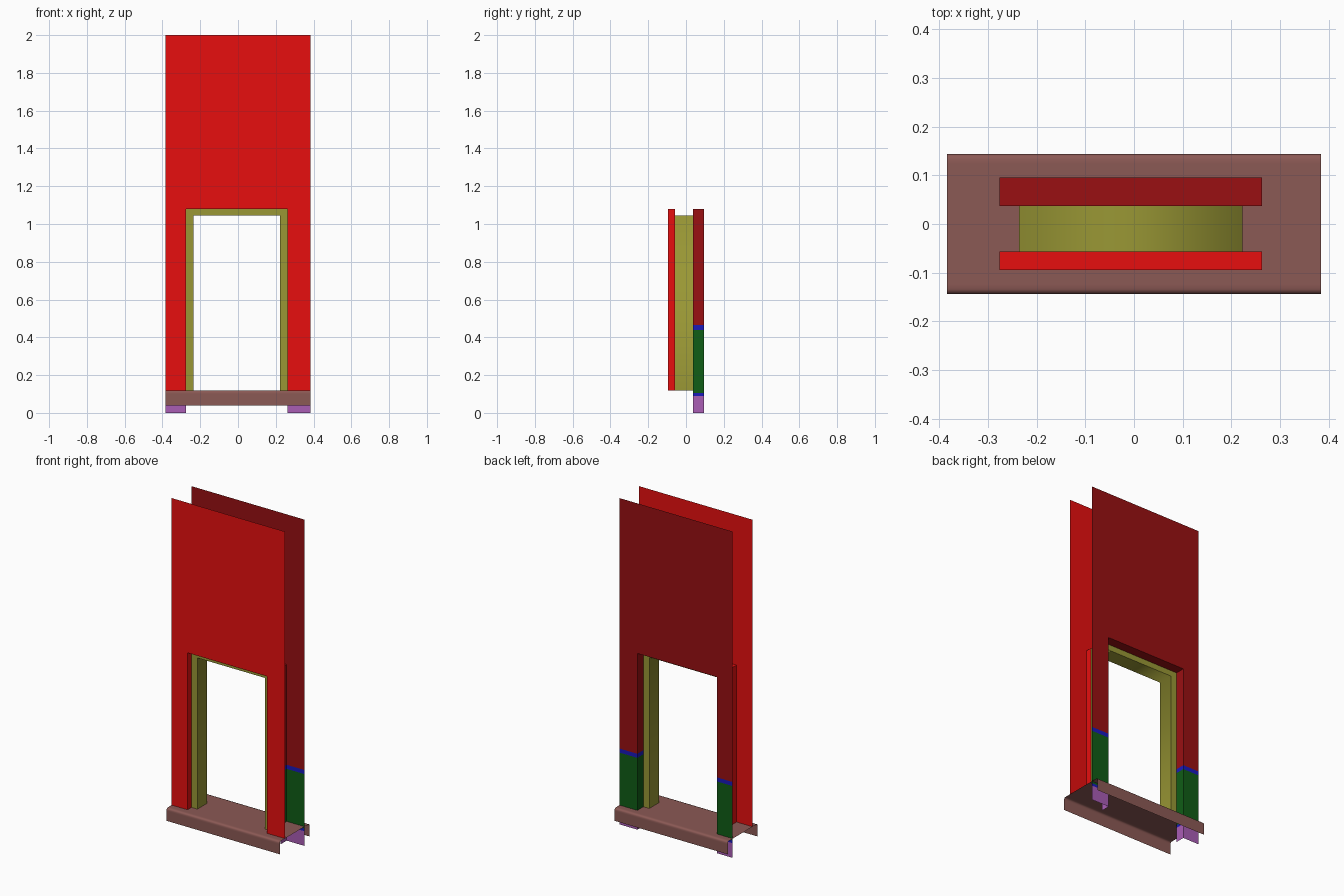
import bpy
import bmesh

cube = bpy.data.objects.get("Cube")
if cube:
    bpy.data.objects.remove(cube, do_unlink=True)


def material(name, r, g, b):
    m = bpy.data.materials.new(name)
    m.use_nodes = True
    m.diffuse_color = (r, g, b, 1)
    m.node_tree.nodes["Principled BSDF"].inputs["Base Color"].default_value = (r, g, b, 1)
    return m


RED = material("bright red", 0.85, 0.005, 0.005)
DARK_RED = material("dark red", 0.32, 0.005, 0.006)
GREEN = material("dark green", 0.005, 0.11, 0.008)
BLUE = material("blue", 0.01, 0.01, 0.5)
PURPLE = material("purple", 0.4, 0.11, 0.46)
OLIVE = material("olive", 0.32, 0.31, 0.035)
BROWN = material("dusty brown", 0.26, 0.1, 0.09)

# Shared dimensions
SIDE = 0.384                     # half width of the wall
LEFT, RIGHT = 0.263, -0.276      # doorway edges
HEAD, FLOOR, TOP = 1.08, 0.118, 2.0
FRAME_FRONT, FRAME_BACK = -0.057, 0.037
LIP = 0.04                       # visible width of the frame


def add_object(name, bm, materials, smooth=False):
    bmesh.ops.remove_doubles(bm, verts=bm.verts, dist=0.0001)
    mesh = bpy.data.meshes.new(name)
    bm.to_mesh(mesh)
    bm.free()
    for m in materials:
        mesh.materials.append(m)
    for p in mesh.polygons:
        p.use_smooth = smooth
    ob = bpy.data.objects.new(name, mesh)
    bpy.context.collection.objects.link(ob)
    return ob


def quad(bm, corners, facing, index=0):
    """Add a face, turned so that it looks along the given direction."""
    face = bm.faces.new([bm.verts.new(c) for c in corners])
    face.normal_update()
    if face.normal.dot(facing) < 0:
        face.normal_flip()
    face.material_index = index


def upright(bm, x0, x1, z0, z1, y, facing, index=0):
    quad(bm, [(x0, y, z0), (x1, y, z0), (x1, y, z1), (x0, y, z1)], (0, facing, 0), index)


def jamb(bm, x, y0, y1, z0, z1, facing, index=0):
    quad(bm, [(x, y0, z0), (x, y1, z0), (x, y1, z1), (x, y0, z1)], (facing, 0, 0), index)


def soffit(bm, x0, x1, y0, y1, z):
    quad(bm, [(x0, y0, z), (x1, y0, z), (x1, y1, z), (x0, y1, z)], (0, 0, -1))


def wall(name, y, inner_y, facing, levels, materials):
    """Thin wall skin with a doorway and its reveal; levels run downwards."""
    bm = bmesh.new()
    upright(bm, -SIDE, SIDE, HEAD, TOP, y, facing)
    soffit(bm, RIGHT, LEFT, y, inner_y, HEAD)
    for i, (high, low) in enumerate(zip(levels, levels[1:])):
        band = min(i, len(materials) - 1)
        for edge, side, into in ((LEFT, SIDE, -1), (RIGHT, -SIDE, 1)):
            upright(bm, edge, side, low, high, y, facing, band)
            jamb(bm, edge, y, inner_y, low, high, into, band)
    add_object(name, bm, materials)


wall("front_wall", -0.095, FRAME_FRONT, -1, [HEAD, FLOOR], [RED])
wall("back_wall", 0.096, FRAME_BACK, 1,
     [HEAD, 0.465, 0.44, 0.106, 0.09, 0],
     [DARK_RED, BLUE, GREEN, BLUE, PURPLE])

# Door frame faces on both sides
bm = bmesh.new()
for y, facing in ((FRAME_FRONT, -1), (FRAME_BACK, 1)):
    upright(bm, RIGHT, RIGHT + LIP, FLOOR, HEAD, y, facing)
    upright(bm, LEFT - LIP, LEFT, FLOOR, HEAD, y, facing)
    upright(bm, RIGHT + LIP, LEFT - LIP, HEAD - 0.035, HEAD, y, facing)
add_object("door_frame_faces", bm, [OLIVE])

# Door frame lining, softly shaded round the corners
bm = bmesh.new()
for x, into in ((RIGHT + LIP, 1), (LEFT - LIP, -1)):
    jamb(bm, x, FRAME_FRONT, FRAME_BACK, FLOOR, HEAD - 0.035, into)
soffit(bm, RIGHT + LIP, LEFT - LIP, FRAME_FRONT, FRAME_BACK, HEAD - 0.035)
add_object("door_frame_lining", bm, [OLIVE], smooth=True)

# Threshold: folded sheet with rounded edges and hanging lips
half = [(0.1435, 0.04), (0.1435, 0.1), (0.1435, 0.108), (0.141, 0.115), (0.134, FLOOR), (0.124, FLOOR)]
profile = [(-y, z) for y, z in half] + half[::-1]
bm = bmesh.new()
for (y0, z0), (y1, z1) in zip(profile, profile[1:]):
    quad(bm, [(-SIDE, y0, z0), (SIDE, y0, z0), (SIDE, y1, z1), (-SIDE, y1, z1)],
         (0, y0 + y1, 0.1))
add_object("threshold", bm, [BROWN], smooth=True)
